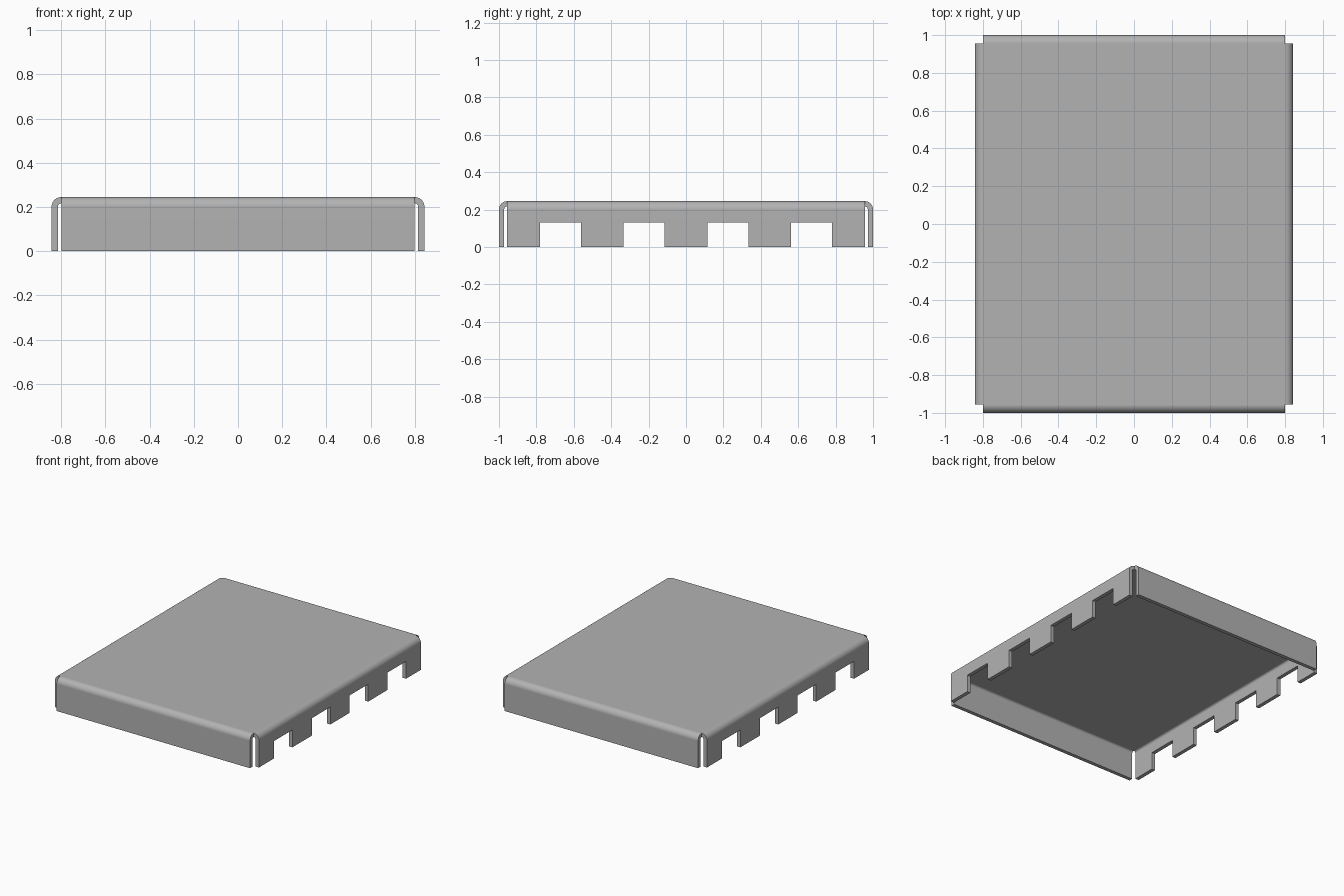
import bpy, bmesh
from math import sin, cos, pi
from mathutils import Vector

cube = bpy.data.objects.get("Cube")
if cube:
    bpy.data.objects.remove(cube)

# Sheet dimensions
HALF_X, HALF_Y, HEIGHT = 0.843, 1.0, 0.245
THICK, RADIUS, SEGMENTS = 0.028, 0.044, 10
FLAT_X, FLAT_Y = HALF_X - RADIUS, HALF_Y - RADIUS
NOTCH_W, NOTCH_H, PITCH = 0.219, 0.13, 0.447

bm = bmesh.new()
pairs, sheet_faces = {}, []


def pair(point, normal):
    """Matching outer and inner vertices of the sheet."""
    key = tuple(round(c, 4) + 0.0 for c in point)
    if key not in pairs:
        pairs[key] = (bm.verts.new(point), bm.verts.new(point - normal * THICK))
    return pairs[key]


def bend_section():
    """(distance past the flat, height, outward normal) down one flange."""
    for i in range(SEGMENTS + 1):
        a = pi / 2 * i / SEGMENTS
        yield RADIUS * sin(a), HEIGHT - RADIUS + RADIUS * cos(a), sin(a), cos(a)
    for z in (NOTCH_H, 0):
        yield RADIUS, z, 1, 0


def flange(out, along, flat, stations, notched):
    """Rounded bend and wall; returns the pairs where it meets the plate."""
    rows = [[pair(out * (flat + d) + along * t + Vector((0, 0, z)),
                  out * n + Vector((0, 0, nz))) for t in stations]
            for d, z, n, nz in bend_section()]
    for r, (upper, lower) in enumerate(zip(rows, rows[1:])):
        for c in range(len(stations) - 1):
            if notched and r == len(rows) - 2 and c % 2:
                continue
            sheet_faces.append([upper[c], lower[c], lower[c + 1], upper[c + 1]])
    return rows[0]


# Notch edges along the long flanges
long_stops = [-FLAT_Y]
for k in range(4):
    centre = (k - 1.5) * PITCH
    long_stops += [centre - NOTCH_W / 2, centre + NOTCH_W / 2]
long_stops.append(FLAT_Y)

# Four flanges, walked counter-clockwise, and the flat plate between them
outline = []
for out, flat, stops, notched in (
        (Vector((0, -1, 0)), FLAT_Y, [-FLAT_X, FLAT_X], False),
        (Vector((1, 0, 0)), FLAT_X, long_stops, True),
        (Vector((0, 1, 0)), FLAT_Y, [-FLAT_X, FLAT_X], False),
        (Vector((-1, 0, 0)), FLAT_X, long_stops, True)):
    along = Vector((-out.y, out.x, 0))
    outline += flange(out, along, flat, stops, notched)[:-1]
sheet_faces.append(outline)

# Outer skin, inner skin and the cut edges of the sheet
edges = {}
for loop in sheet_faces:
    bm.faces.new([p[0] for p in loop])
    bm.faces.new([p[1] for p in reversed(loop)])
    for a, b in zip(loop, loop[1:] + loop[:1]):
        edges.setdefault(frozenset((a, b)), []).append((a, b))
for uses in edges.values():
    if len(uses) == 1:
        a, b = uses[0]
        bm.faces.new([b[0], a[0], a[1], b[1]])
bmesh.ops.delete(bm, geom=[v for v in bm.verts if not v.link_faces], context='VERTS')
bmesh.ops.recalc_face_normals(bm, faces=bm.faces)

mesh = bpy.data.meshes.new("sheet_metal_cover")
bm.to_mesh(mesh)
bm.free()
cover = bpy.data.objects.new("sheet_metal_cover", mesh)
bpy.context.collection.objects.link(cover)

# Plain grey metal
grey = bpy.data.materials.new("grey_metal")
grey.use_nodes = True
colour = (0.45, 0.45, 0.45, 1)
grey.diffuse_color = colour
grey.node_tree.nodes["Principled BSDF"].inputs["Base Color"].default_value = colour
mesh.materials.append(grey)

# Smooth bends, crisp cut edges, flat plate and walls
bpy.ops.object.select_all(action='DESELECT')
cover.select_set(True)
bpy.context.view_layer.objects.active = cover
bpy.ops.object.shade_smooth_by_angle(angle=pi / 6)
weighted = cover.modifiers.new("flat_shading_on_large_faces", 'WEIGHTED_NORMAL')
weighted.keep_sharp = True
